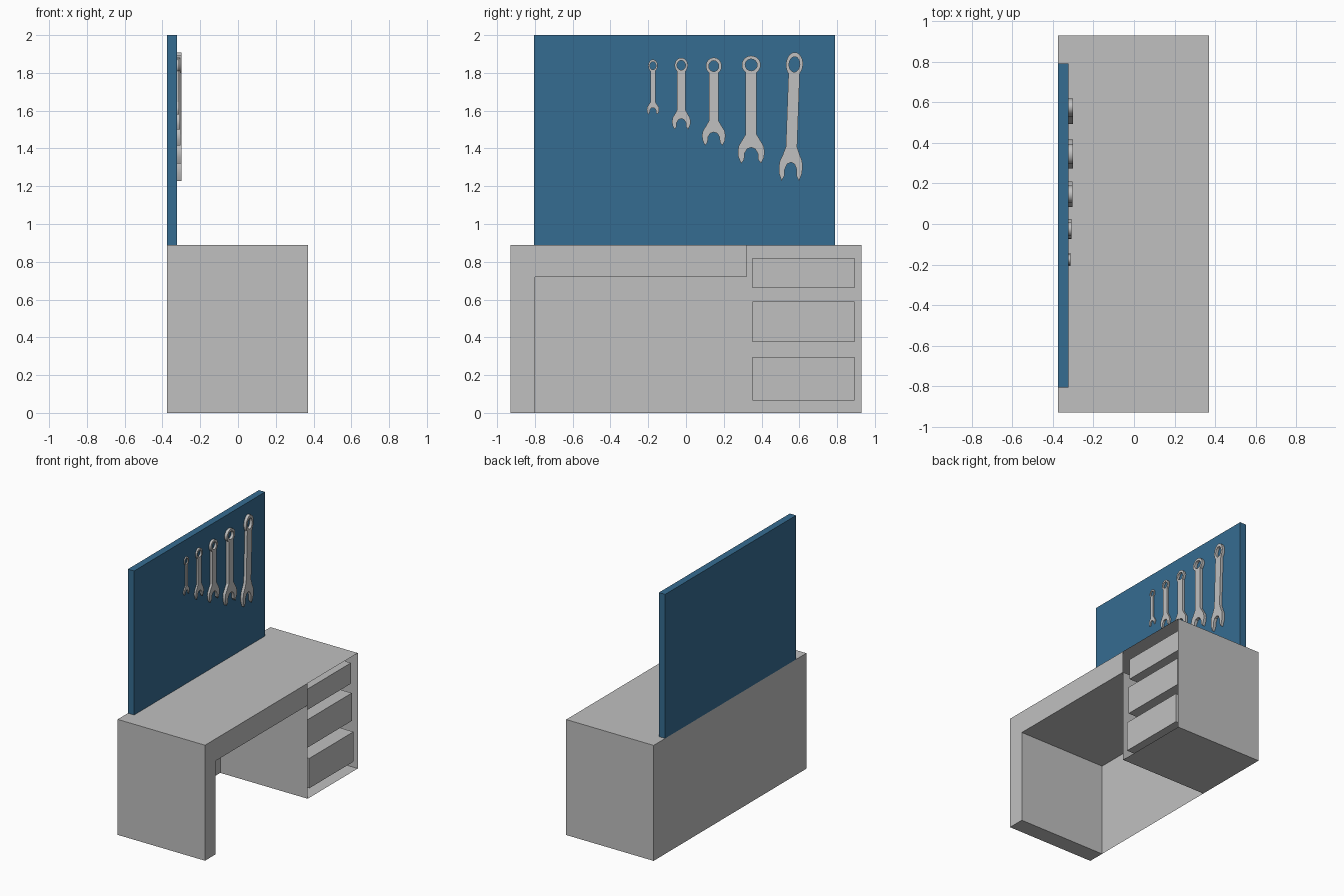
import bpy, bmesh, math
from mathutils import Matrix

if "Cube" in bpy.data.objects:
    bpy.data.objects.remove(bpy.data.objects["Cube"])


def material(name, rgb):
    m = bpy.data.materials.new(name)
    m.diffuse_color = (*rgb, 1)
    m.use_nodes = True
    m.node_tree.nodes["Principled BSDF"].inputs["Base Color"].default_value = m.diffuse_color
    return m


grey = material("light_grey", (0.53, 0.53, 0.53))
blue = material("board_blue", (0.036, 0.15, 0.285))


def mesh_object(name, bm, mat):
    me = bpy.data.meshes.new(name)
    bm.to_mesh(me)
    bm.free()
    me.materials.append(mat)
    ob = bpy.data.objects.new(name, me)
    bpy.context.collection.objects.link(ob)
    return ob


def box(name, x, y, z, mat):
    bm = bmesh.new()
    size = [b - a for a, b in (x, y, z)]
    mid = [(a + b) / 2 for a, b in (x, y, z)]
    bmesh.ops.create_cube(bm, size=1, matrix=Matrix.Translation(mid) @ Matrix.Diagonal((*size, 1)))
    return mesh_object(name, bm, mat)


# Desk shell: knee-hole outline swept front to back, closed back sheet,
# and a drawer cabinet that is left open at the front
XB, XF = -0.375, 0.37
Y0, Y1, YL, YC, ZT, ZK = -0.93, 0.93, -0.80, 0.32, 0.89, 0.72
outline = [(Y0, 0), (YL, 0), (YL, ZK), (YC, ZK), (YC, 0), (Y1, 0), (Y1, ZT), (Y0, ZT)]
bm = bmesh.new()


def face(pts):
    bm.faces.new([bm.verts.new(p) for p in pts])


for (ya, za), (yb, zb) in zip(outline, outline[1:] + outline[:1]):
    face([(XB, ya, za), (XF, ya, za), (XF, yb, zb), (XB, yb, zb)][::-1])
face([(XF, y, z) for y, z in [(Y0, 0), (YL, 0), (YL, ZK), (YC, ZK), (YC, ZT), (Y0, ZT)]])
face([(XB, y, z) for y, z in [(Y0, 0), (Y0, ZT), (Y1, ZT), (Y1, 0)]])
bmesh.ops.remove_doubles(bm, verts=bm.verts, dist=1e-4)
mesh_object("desk", bm, grey)

# Drawers inside the cabinet
for name, front, z in (("top_drawer", 0.338, (0.66, 0.82)),
                       ("middle_drawer", 0.346, (0.375, 0.59)),
                       ("bottom_drawer", 0.36, (0.065, 0.295))):
    box(name, (-0.33, front), (0.353, 0.892), z, grey)

# Tool board standing on the back edge
BOARD_X = -0.322
box("tool_board", (XB, BOARD_X), (-0.805, 0.79), (0.885, 2.0), blue)


def wrench(name, y, ring_z, rx, rz, s, jaw_w, jaw_z, jaw_h, thick, lean=0.0):
    """Ring end on top, open jaw below; s is half the shaft width."""
    a = math.asin(s / rx)
    n = 24
    pts = []
    for i in range(n + 1):
        t = -math.pi / 2 + a + (2 * math.pi - 2 * a) * i / n
        pts.append((rx * math.cos(t), ring_z + rz * math.sin(t)))
    half = [(-0.72, 0.76), (-0.93, 0.6), (-1, 0.42), (-0.96, 0.22), (-0.74, 0),
            (-0.52, 0.14), (-0.5, 0.34), (-0.3, 0.5)]
    jaw = half + [(0, 0.55)] + [(-u, v) for u, v in reversed(half)]
    pts.append((-s, jaw_z + jaw_h))
    pts += [(u * jaw_w, jaw_z + v * jaw_h) for u, v in jaw]
    pts.append((s, jaw_z + jaw_h))
    hole = [(0.63 * rx * math.cos(2 * math.pi * i / n),
             ring_z + 0.63 * rz * math.sin(2 * math.pi * i / n)) for i in range(n)]
    cu = bpy.data.curves.new(name, 'CURVE')
    cu.dimensions = '2D'
    cu.fill_mode = 'BOTH'
    cu.extrude = thick / 2
    for loop in (pts, hole):
        sp = cu.splines.new('POLY')
        sp.points.add(len(loop) - 1)
        for p, (u, v) in zip(sp.points, loop):
            shift = lean * (ring_z - v) / (ring_z - jaw_z)
            p.co = (u + shift, v, 0, 1)
        sp.use_cyclic_u = True
    cu.materials.append(grey)
    ob = bpy.data.objects.new(name, cu)
    bpy.context.collection.objects.link(ob)
    ob.matrix_world = Matrix(((0, 0, 1, BOARD_X + thick / 2), (1, 0, 0, y),
                              (0, 1, 0, 0), (0, 0, 0, 1)))
    bpy.ops.object.select_all(action='DESELECT')
    ob.select_set(True)
    bpy.context.view_layer.objects.active = ob
    bpy.ops.object.convert(target='MESH')
    bpy.ops.object.shade_smooth_by_angle(angle=math.radians(30))


# Five wrenches, smallest to largest
wrench("wrench_1", -0.175, 1.838, 0.025, 0.033, 0.013, 0.033, 1.58, 0.065, 0.009)
wrench("wrench_2", -0.025, 1.840, 0.035, 0.040, 0.022, 0.049, 1.50, 0.105, 0.014)
wrench("wrench_3", 0.147, 1.836, 0.042, 0.045, 0.026, 0.062, 1.415, 0.13, 0.018)
wrench("wrench_4", 0.345, 1.842, 0.050, 0.049, 0.029, 0.071, 1.32, 0.155, 0.022)
wrench("wrench_5", 0.574, 1.845, 0.045, 0.064, 0.030, 0.063, 1.228, 0.18, 0.022, -0.022)
